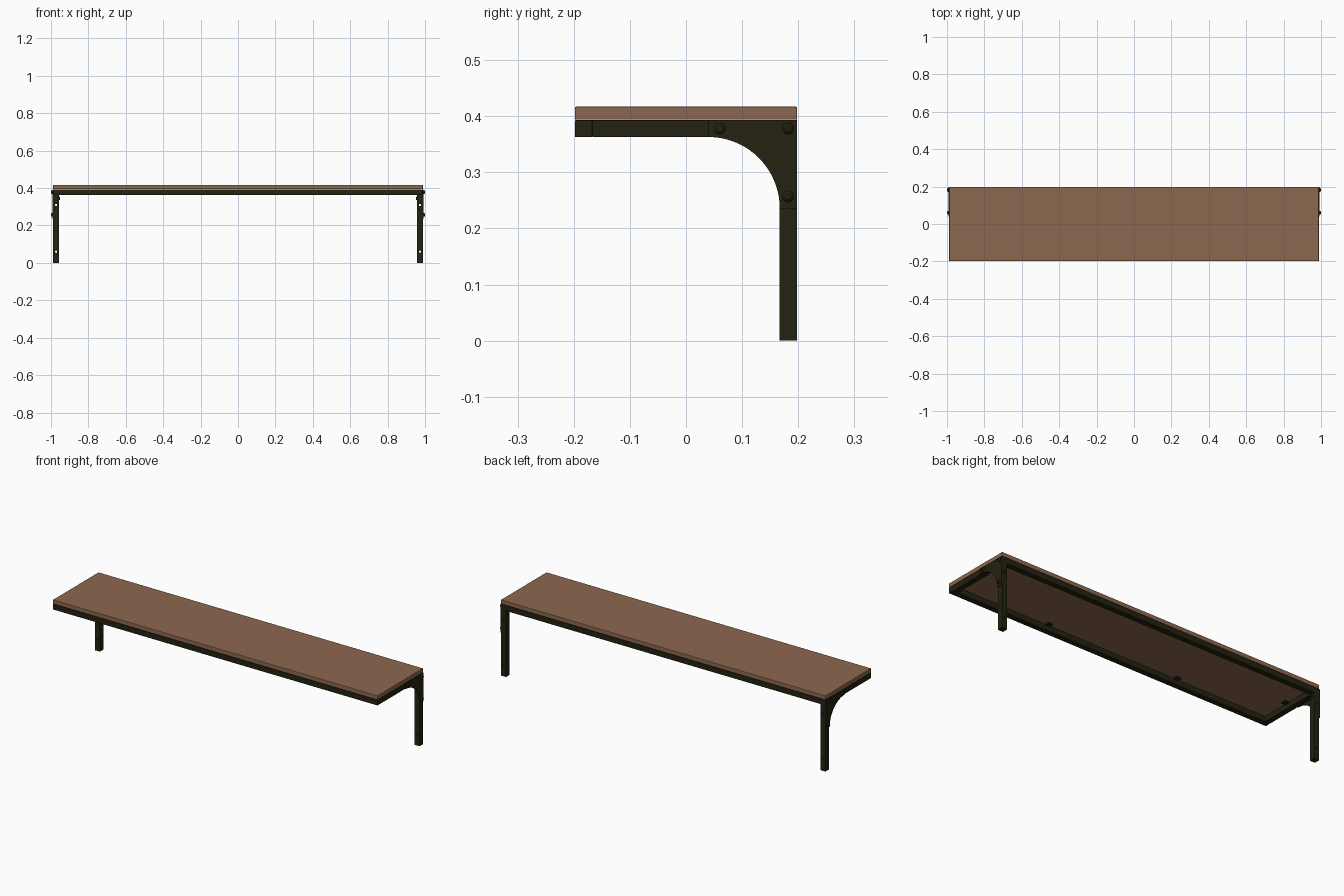
import bpy, bmesh, math
from mathutils import Matrix, Vector

cube = bpy.data.objects.get("Cube")
if cube:
    bpy.data.objects.remove(cube, do_unlink=True)


def material(name, rgb):
    m = bpy.data.materials.new(name)
    m.use_nodes = True
    m.diffuse_color = (*rgb, 1)
    m.node_tree.nodes["Principled BSDF"].inputs["Base Color"].default_value = (*rgb, 1)
    return m


WOOD = material("brown_wood", (0.265, 0.14, 0.078))
METAL = material("dark_olive_metal", (0.0168, 0.016, 0.0055))


def finish(name, bm, mat, bevel=0):
    bmesh.ops.recalc_face_normals(bm, faces=bm.faces)
    me = bpy.data.meshes.new(name)
    bm.to_mesh(me)
    bm.free()
    me.materials.append(mat)
    ob = bpy.data.objects.new(name, me)
    bpy.context.collection.objects.link(ob)
    if bevel:
        mod = ob.modifiers.new("soft_edges", "BEVEL")
        mod.width = bevel
        mod.segments = 2
    return ob


def smooth(ob):
    bpy.ops.object.select_all(action="DESELECT")
    ob.select_set(True)
    bpy.context.view_layer.objects.active = ob
    bpy.ops.object.shade_smooth_by_angle(angle=math.radians(35))


def box(name, lo, hi, mat=METAL, bevel=0.0015):
    lo, hi = Vector(lo), Vector(hi)
    bm = bmesh.new()
    bmesh.ops.create_cube(bm, size=1)
    bmesh.ops.scale(bm, vec=hi - lo, verts=bm.verts)
    bmesh.ops.translate(bm, vec=(lo + hi) / 2, verts=bm.verts)
    return finish(name, bm, mat, bevel)


def bolt(name, pos, axis, radius, height):
    """Domed bolt head with a hexagonal socket, growing from pos along axis."""
    turn = Vector((0, 0, 1)).rotation_difference(Vector(axis)).to_matrix().to_4x4()
    bm = bmesh.new()
    profile = [(1, 0), (1, .35), (.85, .75), (.55, 1), (.45, 1), (.45, .4)]
    rings = []
    for r, h in profile:
        rings.append([bm.verts.new((r * radius * math.cos(a), r * radius * math.sin(a), h * height))
                      for a in (math.tau * i / 18 for i in range(18))])
    for a, b in zip(rings, rings[1:]):
        for i in range(18):
            j = (i + 1) % 18
            bm.faces.new((a[i], a[j], b[j], b[i]))
    bm.faces.new(rings[0])
    bm.faces.new(rings[-1])
    bmesh.ops.transform(bm, matrix=Matrix.Translation(pos) @ turn, verts=bm.verts)
    smooth(finish(name, bm, METAL))


X, Y, W = 0.988, 0.198, 0.031      # half length, half depth, tube width
TOP, LOW = 0.393, 0.363            # frame top and underside

# Board and supporting frame
box("seat_board", (-X, -Y, 0.394), (X, Y, 0.417), WOOD, 0.002)
box("front_rail", (-X, -Y, LOW), (X, W - Y, TOP))
box("back_rail", (-X, Y - W, LOW), (X, Y, TOP))

# Board fixing tabs along both long rails
for x in (-0.4, 0.4):
    for label, s in (("front", -1), ("back", 1)):
        inner, edge = s * (Y - W - 0.024), s * (Y - W + 0.002)
        box(f"{label}_fixing_tab", (x - 0.015, min(inner, edge), 0.387),
            (x + 0.015, max(inner, edge), TOP), bevel=0)
        bolt(f"{label}_tab_screw", (x, s * (Y - W - 0.012), 0.387), (0, 0, -1), 0.007, 0.005)

for side, s in (("left", 1), ("right", -1)):
    def span(a, b):
        return sorted((s * a, s * b))

    # End rail and its fixing tab
    x0, x1 = span(X - W, X)
    box(f"{side}_end_rail", (x0, W - Y, LOW), (x1, Y - W, TOP))
    t0, t1 = span(X - W - 0.024, X - W + 0.002)
    box(f"{side}_end_fixing_tab", (t0, -0.015, 0.387), (t1, 0.015, TOP), bevel=0)
    bolt(f"{side}_end_tab_screw", (s * (X - W - 0.012), 0, 0.387), (0, 0, -1), 0.007, 0.005)

    # Leg with holes running front to back
    leg = box(f"{side}_leg", (x0, Y - W, 0), (x1, Y, LOW), bevel=0)
    for z in (0.06, 0.31):
        bm = bmesh.new()
        bmesh.ops.create_cone(bm, cap_ends=True, segments=16, radius1=0.006, radius2=0.006, depth=0.1)
        bmesh.ops.transform(bm, verts=bm.verts, matrix=Matrix.Translation(
            (s * (X - W / 2), Y - W / 2, z)) @ Matrix.Rotation(math.pi / 2, 4, "X"))
        cutter = finish(f"{side}_leg_hole_cutter", bm, METAL)
        cutter.hide_render = True
        cutter.hide_viewport = True
        cutter.display_type = "WIRE"
        cut = leg.modifiers.new("hole", "BOOLEAN")
        cut.operation = "DIFFERENCE"
        cut.solver = "EXACT"
        cut.object = cutter

    # Curved corner plate on the outer face
    r = 0.127
    cy, cz = Y - W - r, LOW - r
    outline = [(cy, TOP), (Y, TOP), (Y, cz), (Y - W, cz)]
    outline += [(cy + r * math.cos(a), cz + r * math.sin(a))
                for a in (math.pi / 2 * i / 20 for i in range(1, 21))]
    bm = bmesh.new()
    face = bm.faces.new([bm.verts.new((s * X, y, z)) for y, z in outline])
    out = bmesh.ops.extrude_face_region(bm, geom=[face])
    bmesh.ops.translate(bm, vec=(s * 0.004, 0, 0),
                        verts=[g for g in out["geom"] if isinstance(g, bmesh.types.BMVert)])
    smooth(finish(f"{side}_corner_plate", bm, METAL))

    # Plate bolts, and a nut on the inner side of the leg
    for y, z in ((0.06, 0.378), (0.182, 0.378), (0.182, 0.257)):
        bolt(f"{side}_plate_bolt", (s * (X + 0.004), y, z), (s, 0, 0), 0.01, 0.008)
    bolt(f"{side}_inner_nut", (s * (X - W), 0.182, 0.345), (-s, 0, 0), 0.009, 0.006)
